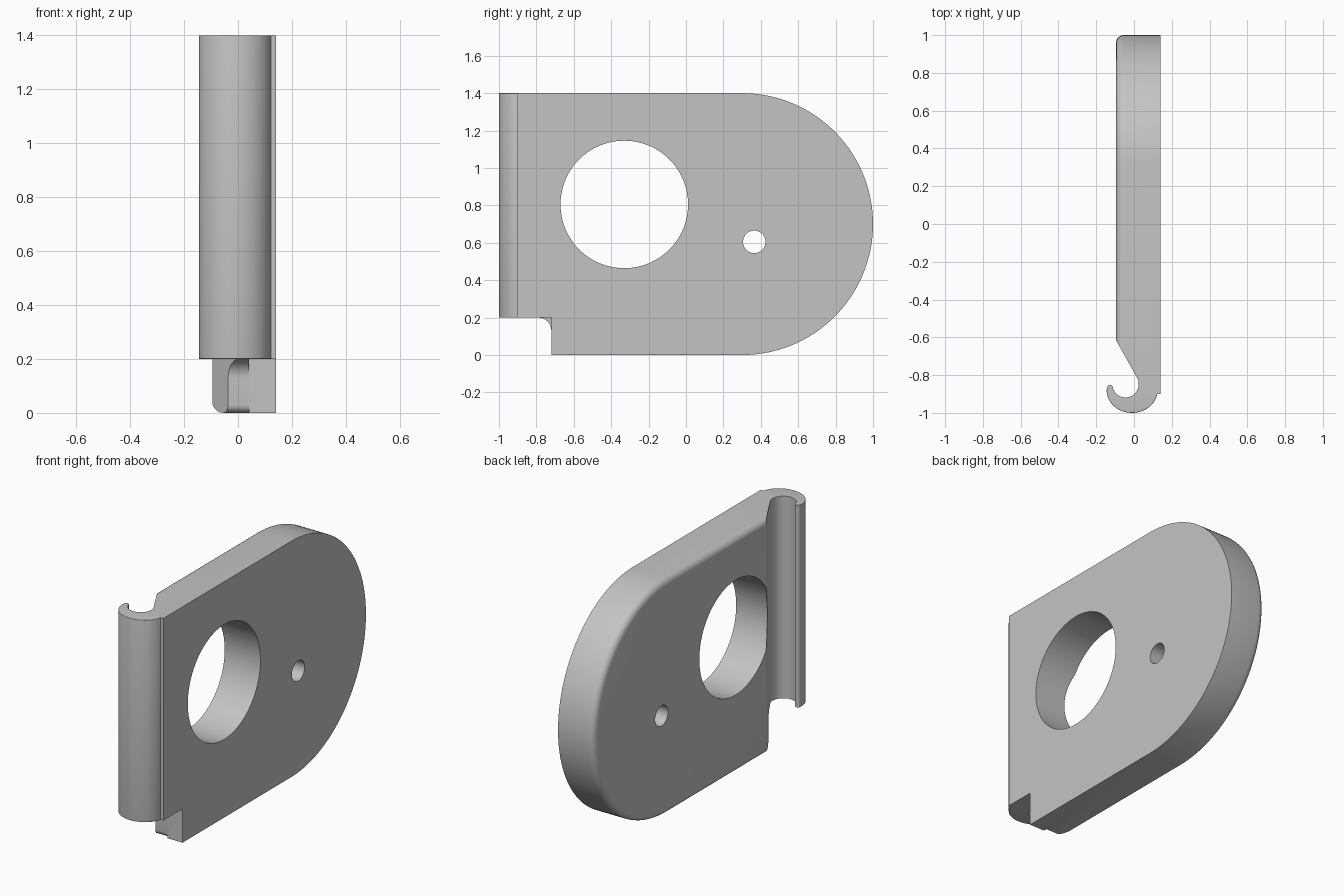
import bpy, bmesh
from math import sin, cos, radians
from mathutils import Vector

cube = bpy.data.objects.get("Cube")
if cube:
    bpy.data.objects.remove(cube, do_unlink=True)

grey = bpy.data.materials.new("plain grey")
grey.use_nodes = True
GREY = (0.55, 0.55, 0.55, 1)
grey.diffuse_color = GREY
grey.node_tree.nodes["Principled BSDF"].inputs["Base Color"].default_value = GREY


def arc(cx, cy, rx, ry, start, end, n):
    """Points on an elliptical arc, angles in degrees."""
    angles = [radians(start + (end - start) * i / n) for i in range(n + 1)]
    return [(cx + rx * cos(a), cy + ry * sin(a)) for a in angles]


def prism(name, profile, axis, low, high, bevel_rule=None, width=0, segments=5):
    """Extrude a profile along x (points are y, z) or z (points are x, y)."""
    def place(p, h):
        return (h, *p) if axis == "x" else (*p, h)
    bm = bmesh.new()
    rings = [[bm.verts.new(place(p, h)) for p in profile] for h in (low, high)]
    n = len(profile)
    bm.faces.new(rings[0])
    bm.faces.new(rings[1])
    for i in range(n):
        j = (i + 1) % n
        bm.faces.new((rings[0][i], rings[0][j], rings[1][j], rings[1][i]))
    bmesh.ops.recalc_face_normals(bm, faces=bm.faces)
    if bevel_rule:
        edges = [e for e in bm.edges if bevel_rule(e)]
        bmesh.ops.bevel(bm, geom=edges, offset=width, offset_type="OFFSET",
                        segments=segments, profile=0.5, affect="EDGES",
                        clamp_overlap=True)
        bmesh.ops.recalc_face_normals(bm, faces=bm.faces)
    mesh = bpy.data.meshes.new(name)
    bm.to_mesh(mesh)
    bm.free()
    mesh.materials.append(grey)
    obj = bpy.data.objects.new(name, mesh)
    bpy.context.collection.objects.link(obj)
    return obj


def cut(obj, cutter):
    """Subtract the cutter and remove it."""
    cutter.hide_render = True
    mod = obj.modifiers.new("cut", "BOOLEAN")
    mod.operation, mod.solver, mod.object = "DIFFERENCE", "EXACT", cutter
    bpy.context.view_layer.objects.active = obj
    bpy.ops.object.modifier_apply(modifier=mod.name)
    bpy.data.objects.remove(cutter, do_unlink=True)


BACK, FACE = -0.095, 0.14      # the two broad sides of the plate
TOP, FRONT = 1.4, -0.9

# Plate with a round end and a softened rim on one side
outline = [(FRONT, 0)] + arc(0.3, 0.7, 0.7, 0.7, -90, 90, 64) + [(FRONT, TOP)]


def rim(edge):
    on_back = all(abs(v.co.x - BACK) < 0.001 for v in edge.verts)
    return on_back and any(v.co.y > FRONT + 0.01 for v in edge.verts)


plate = prism("plate", outline, "x", BACK, FACE, rim, 0.04)

# Tapered front and hook cavity
cavity = [(-0.3, -0.51), (-0.154, -0.51)]
cavity += arc(-0.045, -0.848, 0.07, 0.07, 32, -90, 24) + [(-0.3, -0.918)]
cut(plate, prism("cavity_cutter", cavity, "z", -0.2, 1.6))

# Large and small through holes
for name, y, z, r in (("large_hole", -0.33, 0.805, 0.341), ("pin_hole", 0.365, 0.605, 0.06)):
    cut(plate, prism(name, arc(y, z, r, r, 0, 354.375, 63), "x", -0.4, 0.4))

# Lower corner notch: filleted on the hook side, square on the flat side
notch = [(-1.2, -0.2), (-0.69, -0.2), (-0.69, 0)]
notch += arc(-0.69, 0.03, 0.03, 0.03, 270, 180, 5)
notch += arc(-0.79, 0.13, 0.07, 0.07, 0, 90, 10) + [(-1.2, 0.2)]
cut(plate, prism("fillet_notch", notch, "x", -0.4, 0.04))
square = [(-1.2, -0.2), (-0.72, -0.2), (-0.72, 0.2), (-1.2, 0.2)]
cut(plate, prism("square_notch", square, "x", 0.0399, 0.4))

# Curled hook along the front edge
outer = arc(-0.01, -0.88, 0.135, 0.12, -10, -180, 36)
tip = arc(-0.127, -0.868, 0.016, 0.016, 170, 10, 8)
inner = arc(-0.045, -0.848, 0.07, 0.07, 198, 360, 32)
profile = outer + tip + inner + [(0.08, -0.848), (0.118, -0.89)]


def outer_rim(edge):
    a, b = (v.co for v in edge.verts)
    if abs(a.z - b.z) > 0.001:
        return False
    return all(min((Vector(p) - v.xy).length for p in outer) < 0.0001 for v in (a, b))


hook = prism("hook", profile, "z", 0.2, TOP, outer_rim, 0.018, 4)

# Smooth curved walls, keep sharp edges
bpy.ops.object.select_all(action="DESELECT")
for obj in (plate, hook):
    obj.select_set(True)
bpy.context.view_layer.objects.active = plate
bpy.ops.object.shade_smooth_by_angle(angle=radians(30))
